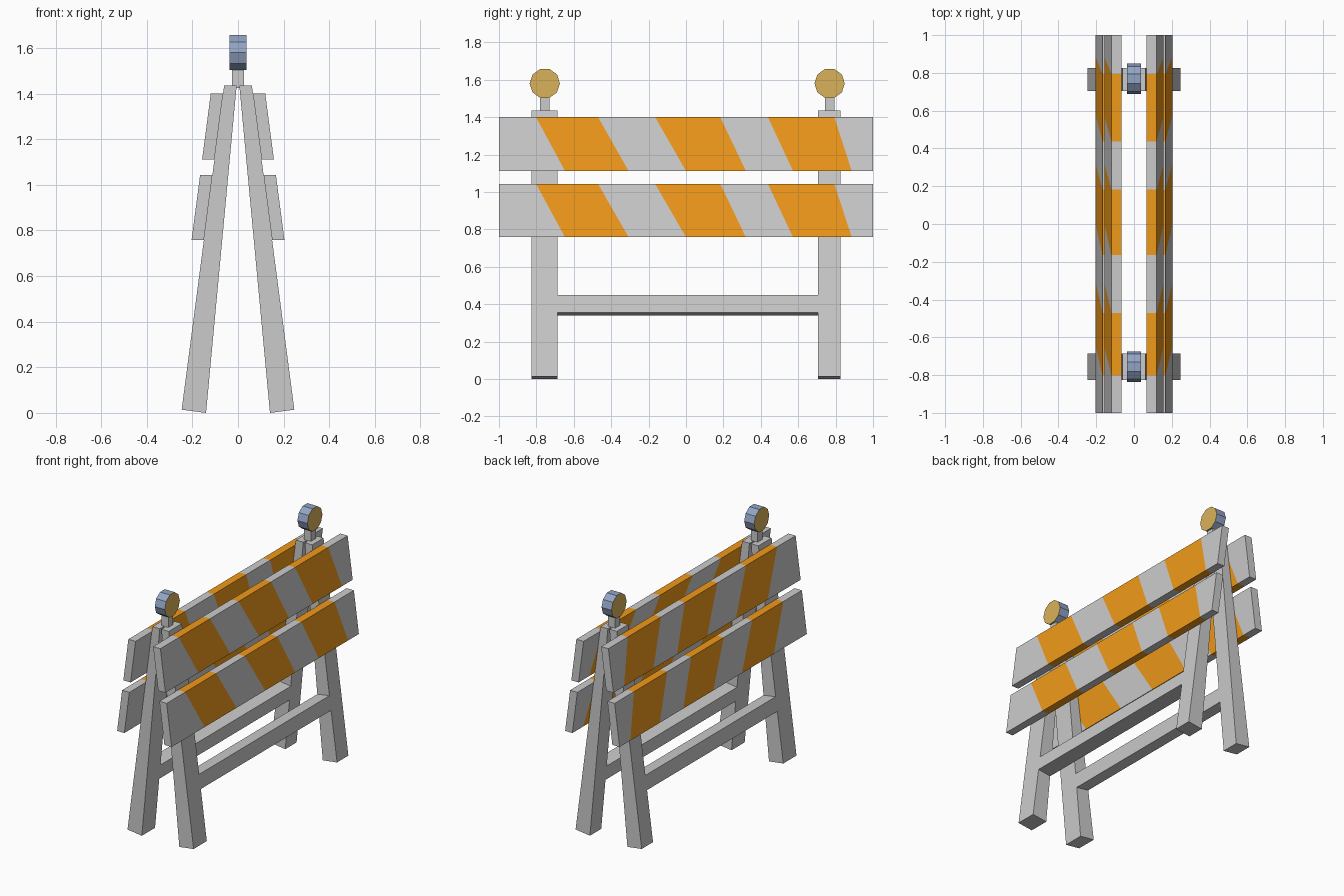
import bpy, bmesh
from math import cos, sin, pi

if "Cube" in bpy.data.objects:
    bpy.data.objects.remove(bpy.data.objects["Cube"])


def material(name, rgb):
    m = bpy.data.materials.new(name)
    m.diffuse_color = (*rgb, 1)
    return m


ORANGE = material("orange_stripe", (0.87, 0.32, 0.01))
WHITE = material("board_white", (0.65, 0.65, 0.65))
AMBER = material("amber_lens", (0.7, 0.45, 0.1))


def loft(name, loops, mats=(), side_mat=lambda i: 0, cap_mat=0, mirror=False):
    """Join equal-length point loops into a closed solid."""
    bm = bmesh.new()
    rings = [[bm.verts.new(p) for p in loop] for loop in loops]
    n = len(rings[0])
    for i, (a, b) in enumerate(zip(rings, rings[1:])):
        for j in range(n):
            k = (j + 1) % n
            f = bm.faces.new((a[j], a[k], b[k], b[j]))
            f.material_index = side_mat(i)
    for ring in (rings[0], rings[-1]):
        bm.faces.new(ring).material_index = cap_mat
    bmesh.ops.recalc_face_normals(bm, faces=bm.faces)
    me = bpy.data.meshes.new(name)
    bm.to_mesh(me)
    bm.free()
    for m in mats:
        me.materials.append(m)
    ob = bpy.data.objects.new(name, me)
    bpy.context.collection.objects.link(ob)
    if mirror:
        mod = ob.modifiers.new("mirror", 'MIRROR')
        mod.use_mirror_merge = False
    return ob


TOP = 1.435


def outer_x(z):
    return 0.061 + (TOP - z) * 0.131


def inner_x(z):
    return 0.006 + (TOP - z) * 0.0935


# Leg frames: H-shaped outline leaning inwards, mirrored to the other side
A, B, C, D = -0.827, -0.686, 0.705, 0.826
RB, RT, FOOT = 0.354, 0.45, 0.014
outline = [(A, FOOT), (B, FOOT), (B, RB), (C, RB), (C, FOOT), (D, FOOT),
           (D, TOP), (C, TOP), (C, RT), (B, RT), (B, TOP), (A, TOP)]
outer = [(outer_x(z), y, z) for y, z in outline]
inner = []
for y, z in outline:
    zi = z if z == TOP else z - 0.014
    inner.append((inner_x(zi), y, zi))
loft("leg_frame", [outer, inner], mirror=True)

# Striped boards: slanted sections along y, alternating white and orange
top_y = [-1, -0.802, -0.47, -0.165, 0.183, 0.438, 0.793, 1]
bottom_y = [-1, -0.647, -0.307, 0, 0.32, 0.572, 0.886, 1]
THICK = 0.054
for name, z0, z1 in (("upper_board", 1.112, 1.40), ("lower_board", 0.758, 1.043)):
    sections = []
    for yt, yb in zip(top_y, bottom_y):
        xt, xb = outer_x(z1), outer_x(z0)
        sections.append([(xt, yt, z1), (xt + THICK, yt, z1),
                         (xb + THICK, yb, z0), (xb, yb, z0)])
    loft(name, sections, (WHITE, ORANGE), lambda i: i % 2, mirror=True)

# Warning lamps: square post and ten-sided housing with a lens on each side
for side, yc in (("front", -0.755), ("back", 0.768)):
    h = 0.026
    square = [(-h, -h), (h, -h), (h, h), (-h, h)]
    loft(side + "_lamp_post",
         [[(x, yc + y, z) for x, y in square] for z in (TOP - 0.01, 1.505)])
    ring = [(yc + 0.081 * cos(i * pi / 5), 1.58 + 0.081 * sin(i * pi / 5))
            for i in range(10)]
    grey = material(side + "_lamp_housing", (0.8, 0.8, 0.8))
    grey.diffuse_color = (0.29, 0.37, 0.55, 1)
    loft(side + "_lamp", [[(x, y, z) for y, z in ring] for x in (-0.037, 0.037)],
         (grey, AMBER), cap_mat=1)

for m in bpy.data.materials:
    if m.users and not m.is_grease_pencil:
        m.use_nodes = True
        m.node_tree.nodes["Principled BSDF"].inputs["Base Color"].default_value = m.diffuse_color
